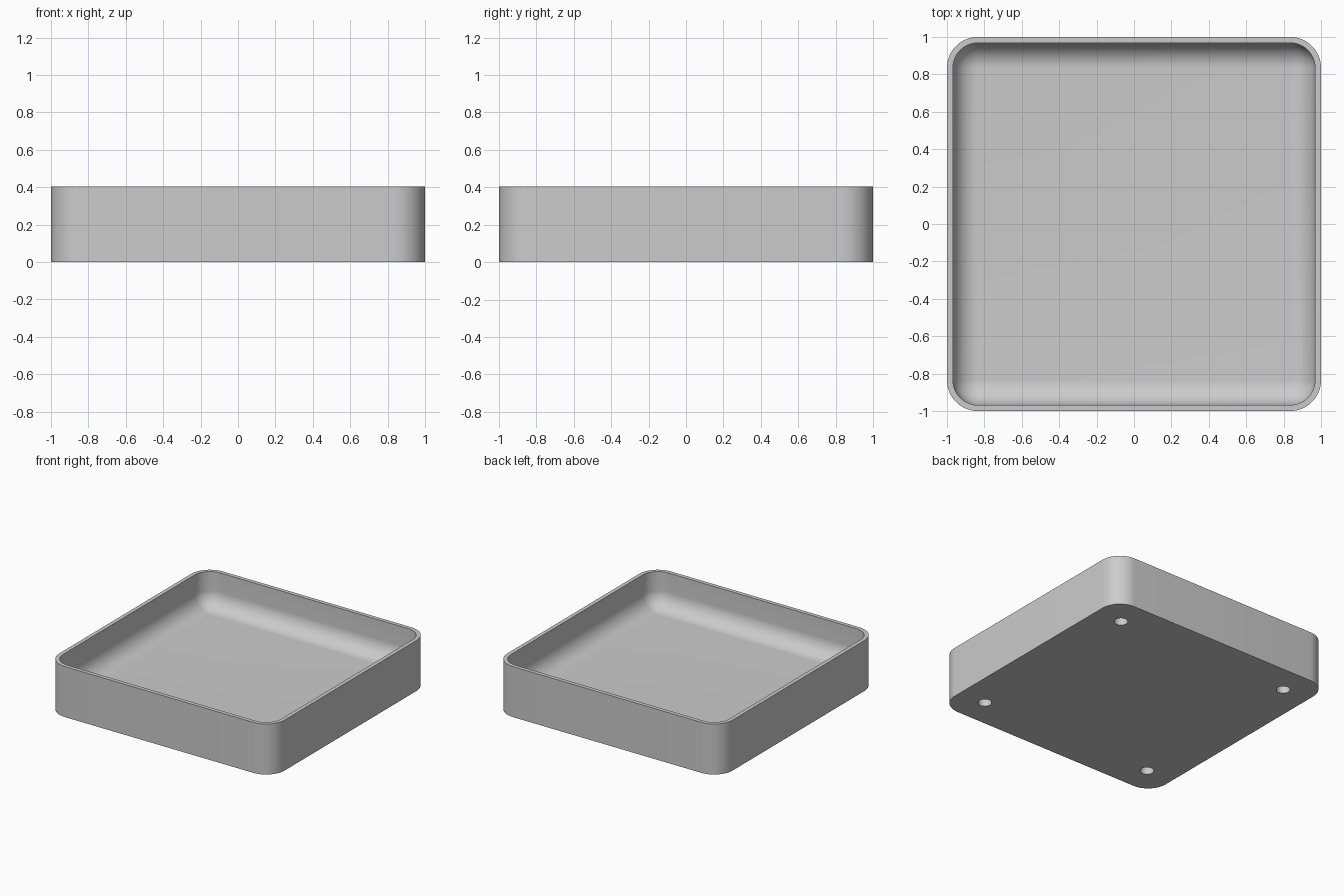
import bpy, bmesh
from math import sin, cos, pi, radians

cube = bpy.data.objects.get("Cube")
if cube:
    bpy.data.objects.remove(cube, do_unlink=True)

HEIGHT, WALL, FLOOR = 0.405, 0.032, 0.12
CORNER = 0.165               # outer corner radius
FILLET = CORNER - WALL       # inner corner and floor fillet radius
HOLE_POS, HOLE_R, HOLE_DEPTH = 0.77, 0.05, 0.07
SEGS = 14

grey = bpy.data.materials.new("light grey")
grey.use_nodes = True
colour = (0.6, 0.6, 0.6, 1)
grey.diffuse_color = colour
grey.node_tree.nodes["Principled BSDF"].inputs["Base Color"].default_value = colour


def ring(bm, inset, z):
    """Rounded square loop, inset from the outer wall."""
    r = max(CORNER - inset, 0.002)
    c = 1 - inset - r
    verts = []
    for q, (sx, sy) in enumerate([(1, 1), (-1, 1), (-1, -1), (1, -1)]):
        for i in range(SEGS + 1):
            a = (q + i / SEGS) * pi / 2
            verts.append(bm.verts.new((sx * c + r * cos(a), sy * c + r * sin(a), z)))
    return verts


# Tray shell: outer wall, rim, inner wall, filleted floor
profile = [(0, 0), (0, HEIGHT), (WALL, HEIGHT)]
for i in range(SEGS + 1):
    a = i / SEGS * pi / 2
    profile.append((WALL + FILLET * (1 - cos(a)), FLOOR + FILLET * (1 - sin(a))))
bm = bmesh.new()
rings = [ring(bm, *p) for p in profile]
for lower, upper in zip(rings, rings[1:]):
    n = len(lower)
    for i in range(n):
        j = (i + 1) % n
        bm.faces.new((lower[i], lower[j], upper[j], upper[i]))
bm.faces.new(rings[0][::-1])
bm.faces.new(rings[-1])
bmesh.ops.recalc_face_normals(bm, faces=bm.faces)
mesh = bpy.data.meshes.new("tray")
bm.to_mesh(mesh)
bm.free()
tray = bpy.data.objects.new("tray", mesh)
bpy.context.collection.objects.link(tray)
mesh.materials.append(grey)

# Four round recesses under the corners
bm = bmesh.new()
for sx in (-1, 1):
    for sy in (-1, 1):
        made = bmesh.ops.create_cone(bm, cap_ends=True, segments=32, radius1=HOLE_R,
                                     radius2=HOLE_R, depth=2 * HOLE_DEPTH)
        bmesh.ops.translate(bm, verts=made["verts"], vec=(sx * HOLE_POS, sy * HOLE_POS, 0))
cut_mesh = bpy.data.meshes.new("recess_cutter")
bm.to_mesh(cut_mesh)
bm.free()
cut_mesh.materials.append(grey)
cutter = bpy.data.objects.new("recess_cutter", cut_mesh)
bpy.context.collection.objects.link(cutter)

mod = tray.modifiers.new("recesses", "BOOLEAN")
mod.operation = "DIFFERENCE"
mod.solver = "EXACT"
mod.object = cutter
bpy.ops.object.select_all(action="DESELECT")
tray.select_set(True)
bpy.context.view_layer.objects.active = tray
bpy.ops.object.modifier_apply(modifier=mod.name)
bpy.data.objects.remove(cutter, do_unlink=True)

# Smooth curves, crisp rim
bpy.ops.object.shade_smooth_by_angle(angle=radians(30))
